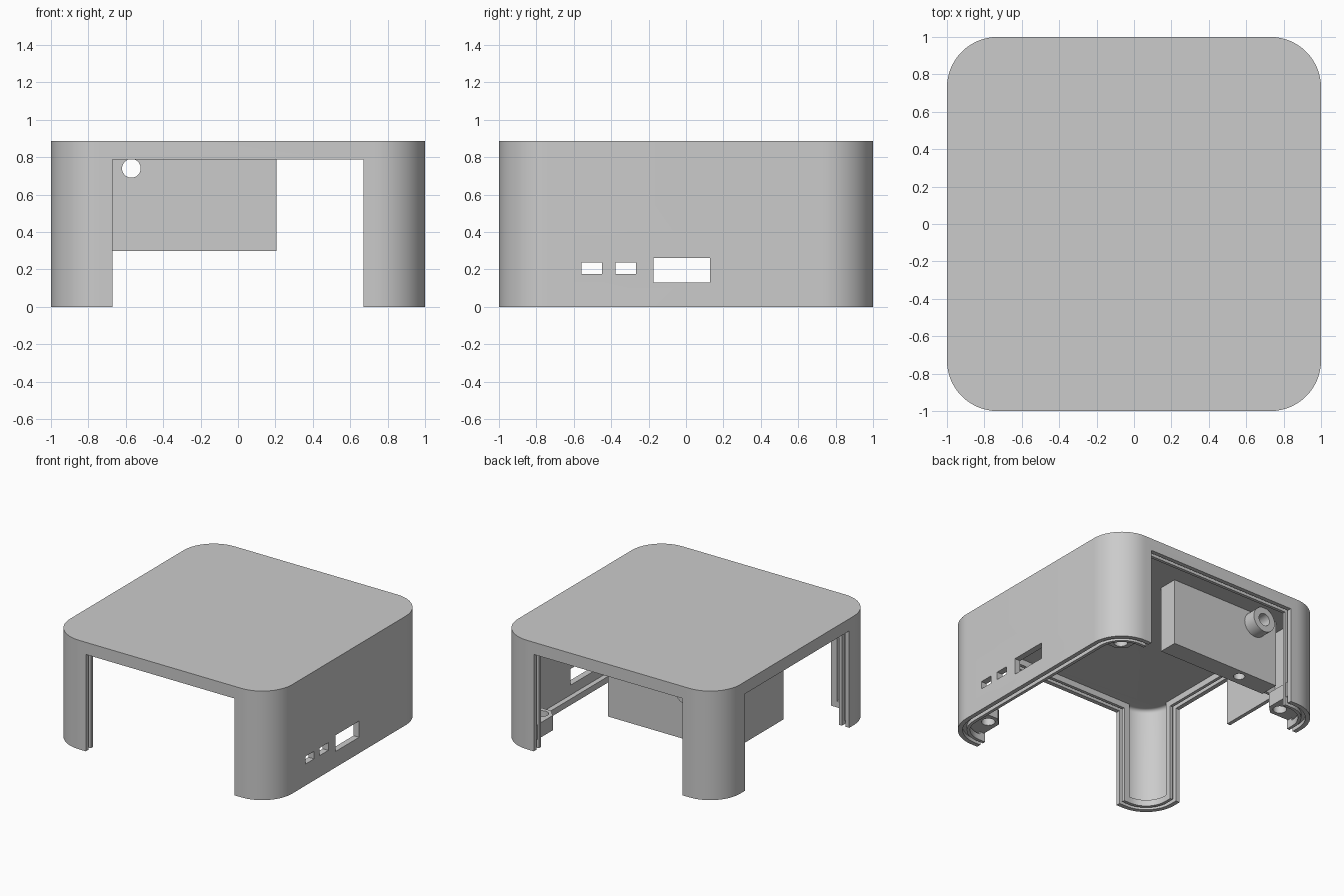
import bpy, bmesh, math
from mathutils import Matrix, Vector

if "Cube" in bpy.data.objects:
    bpy.data.objects.remove(bpy.data.objects["Cube"])

grey = bpy.data.materials.new("plain_grey")
grey.diffuse_color = (0.6, 0.6, 0.6, 1)
grey.use_nodes = True
grey.node_tree.nodes["Principled BSDF"].inputs["Base Color"].default_value = grey.diffuse_color


def finish(name, bm):
    bmesh.ops.recalc_face_normals(bm, faces=bm.faces)
    me = bpy.data.meshes.new(name)
    bm.to_mesh(me)
    bm.free()
    ob = bpy.data.objects.new(name, me)
    bpy.context.collection.objects.link(ob)
    me.materials.append(grey)
    return ob


def prism(name, outline, z0, z1, fillet=0):
    """Extrude an outline upward, optionally rounding its top rim."""
    bm = bmesh.new()
    face = bm.faces.new([bm.verts.new((x, y, z0)) for x, y in outline])
    ext = bmesh.ops.extrude_face_region(bm, geom=[face])
    for v in ext['geom']:
        if isinstance(v, bmesh.types.BMVert):
            v.co.z = z1
    if fillet:
        rim = [e for e in bm.edges if all(abs(v.co.z - z1) < 1e-5 for v in e.verts)]
        bmesh.ops.bevel(bm, geom=rim, offset=fillet, segments=5, profile=0.5,
                        affect='EDGES')
    return finish(name, bm)


def box(name, x0, x1, y0, y1, z0, z1):
    return prism(name, [(x0, y0), (x1, y0), (x1, y1), (x0, y1)], z0, z1)


def rounded_box(name, half, r, z0, z1, fillet=0, seg=16):
    ring = []
    for q, (sx, sy) in enumerate([(1, 1), (-1, 1), (-1, -1), (1, -1)]):
        for i in range(seg + 1):
            a = (q + i / seg) * math.pi / 2
            ring.append((sx * (half - r) + r * math.cos(a),
                         sy * (half - r) + r * math.sin(a)))
    return prism(name, ring, z0, z1, fillet)


def cylinder(name, r, depth, loc, axis='Z', seg=32):
    bm = bmesh.new()
    rot = Matrix.Rotation(math.pi / 2, 4, 'X') if axis == 'Y' else Matrix()
    bmesh.ops.create_cone(bm, cap_ends=True, segments=seg, radius1=r, radius2=r,
                          depth=depth, matrix=Matrix.Translation(loc) @ rot)
    return finish(name, bm)


def combine(target, tool, op='DIFFERENCE'):
    m = target.modifiers.new("shape", 'BOOLEAN')
    m.operation, m.solver, m.object = op, 'EXACT', tool
    bpy.context.view_layer.objects.active = target
    bpy.ops.object.modifier_apply(modifier=m.name)
    bpy.data.objects.remove(tool)


def side_box(name, side, half, d0, d1, z0, z1):
    """Box across one side wall, d0..d1 measured outward from the centre."""
    if side == 'front':
        return box(name, -half, half, -d1, -d0, z0, z1)
    if side == 'back':
        return box(name, -half, half, d0, d1, z0, z1)
    return box(name, -d1, -d0, -half, half, z0, z1)


H, T, OPEN, SOFFIT, CEIL = 0.887, 0.05, 0.67, 0.788, 0.837
FRAME = 0.91                       # inner face of the thick frames
SIDES = ('front', 'back', 'left')

# Hollow thin-walled cover
cover = rounded_box("cover", 1, 0.27, 0, H)
combine(cover, rounded_box("cavity", 1 - T, 0.27 - T, -0.1, CEIL, 0.03))

# Thick frames around the openings and the bottom rim
for side in SIDES:
    combine(cover, side_box("frame", side, OPEN + 0.05, FRAME, 0.975, 0, CEIL + 0.02), 'UNION')
rim = rounded_box("rim", 0.975, 0.245, 0, 0.05)
combine(rim, rounded_box("rim_hole", FRAME, 0.18, -0.1, 0.2))
combine(cover, rim, 'UNION')

# Groove around the bottom rim
groove = rounded_box("groove", 0.965, 0.235, -0.1, 0.03)
combine(groove, rounded_box("groove_core", 0.935, 0.205, -0.2, 0.2))
combine(cover, groove)

# Three open sides, each with a panel slot in its jambs and soffit
for side in SIDES:
    combine(cover, side_box("opening", side, OPEN, 0.86, 1.1, -0.1, SOFFIT))
    combine(cover, side_box("slot", side, OPEN + 0.03, 0.935, 0.965, -0.1, SOFFIT + 0.03))

# Port holes in the right wall
for y0, y1, z0, z1 in [(-0.56, -0.45, 0.175, 0.237), (-0.378, -0.268, 0.175, 0.237),
                       (-0.175, 0.128, 0.13, 0.262)]:
    combine(cover, box("port", 0.8, 1.1, y0, y1, z0, z1))

# Chamfered screw blocks in three corners
for name, sx, sy in [("back_right", 1, 1), ("front_right", 1, -1), ("back_left", -1, 1)]:
    a, b, c = 0.68, 0.97, 0.06
    outline = [(a + c, a), (b, a), (b, b), (a, b), (a, a + c)]
    block = prism(name + "_screw_block", [(sx * x, sy * y) for x, y in outline], 0.07, 0.19)
    combine(block, rounded_box("corner_trim", 0.955, 0.225, 0, 0.5), 'INTERSECT')
    combine(block, cylinder("screw_hole", 0.05, 0.3, (sx * 0.765, sy * 0.76, 0.08)))

# Hanging holder block with a collar and through hole
holder = box("holder", -0.77, 0.205, 0.555, 0.71, 0.297, CEIL + 0.002)
combine(holder, cylinder("collar", 0.1, 0.16, (-0.57, 0.735, 0.74), 'Y'), 'UNION')
combine(holder, cylinder("through_hole", 0.05, 0.8, (-0.57, 0.65, 0.74), 'Y'))
combine(holder, cylinder("bottom_hole", 0.042, 0.3, (-0.475, 0.64, 0.297)))

# Thin side plate beside the holder
box("side_plate", -0.90, -0.87, 0.03, 0.71, 0.31, CEIL + 0.002)
box("plate_bridge", -0.88, -0.76, 0.555, 0.58, 0.31, CEIL + 0.002)

# Smooth the curved walls, keep edges sharp
for ob in bpy.context.scene.objects:
    ob.select_set(True)
bpy.context.view_layer.objects.active = cover
bpy.ops.object.shade_smooth_by_angle(angle=math.radians(30))
